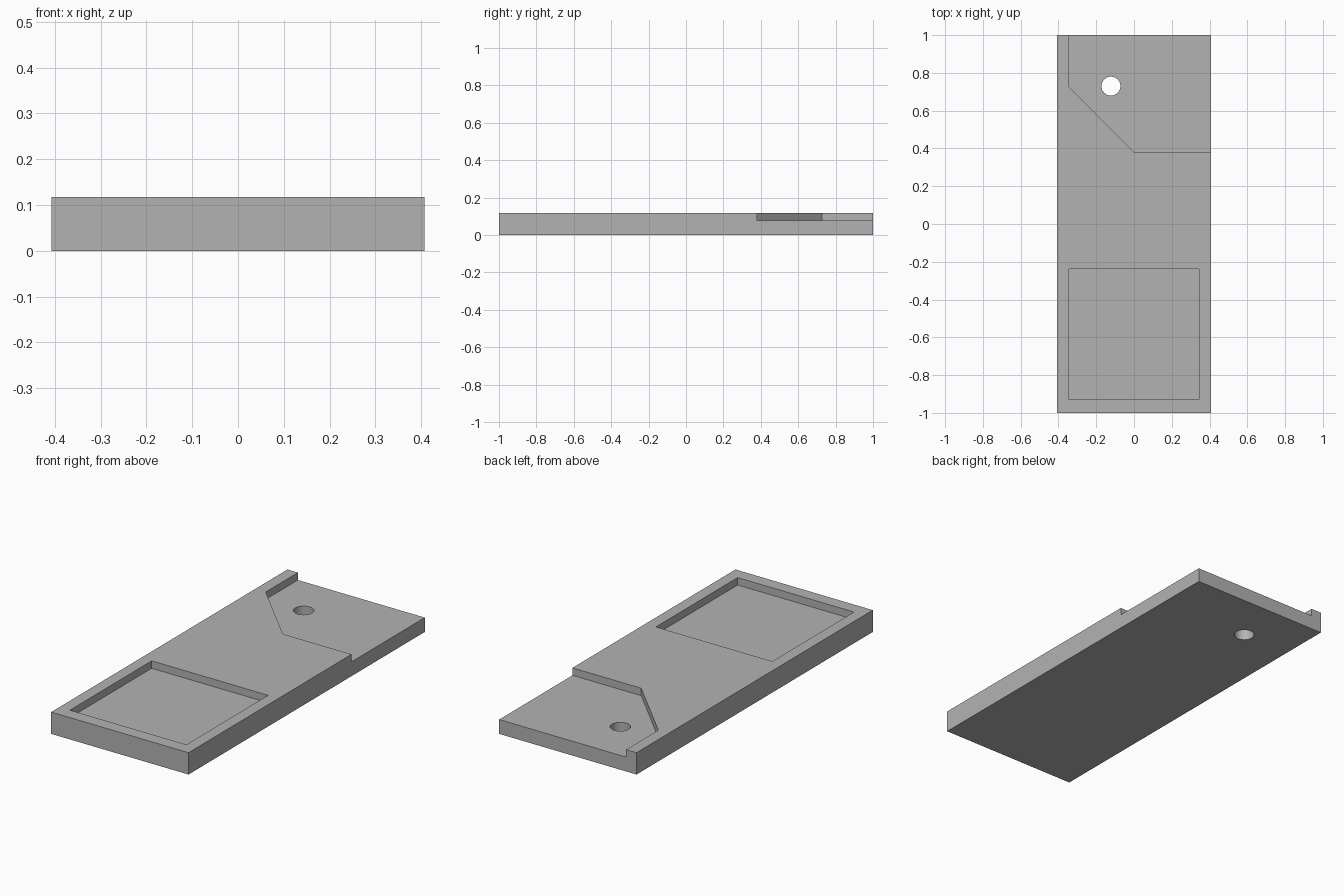
import bpy
from mathutils import Vector

cube = bpy.data.objects.get("Cube")
if cube:
    bpy.data.objects.remove(cube, do_unlink=True)

HALF_W, HEIGHT, RECESS_Z = 0.407, 0.117, 0.077

# Single plain grey finish
grey = bpy.data.materials.new("plain_grey")
grey.use_nodes = True
colour = (0.45, 0.45, 0.45, 1)
grey.diffuse_color = colour
grey.node_tree.nodes["Principled BSDF"].inputs["Base Color"].default_value = colour


def prism(name, outline, z0, z1):
    """Extrude a counter-clockwise outline between two heights."""
    n = len(outline)
    verts = [(x, y, z) for z in (z0, z1) for x, y in outline]
    faces = [tuple(reversed(range(n))), tuple(range(n, 2 * n))]
    faces += [(i, (i + 1) % n, n + (i + 1) % n, n + i) for i in range(n)]
    mesh = bpy.data.meshes.new(name)
    mesh.from_pydata(verts, [], faces)
    mesh.materials.append(grey)
    obj = bpy.data.objects.new(name, mesh)
    bpy.context.collection.objects.link(obj)
    return obj


def rect(x0, x1, y0, y1):
    return [(x0, y0), (x1, y0), (x1, y1), (x0, y1)]


# Main slab
plate = prism("base_plate", rect(-HALF_W, HALF_W, -1, 1), 0, HEIGHT)

# Cutters: square pocket, chamfered corner step and round through hole
pocket = prism("pocket_cutter", rect(-0.345, 0.345, -0.93, -0.238), RECESS_Z, 0.2)
step = prism("step_cutter", [(-0.345, 0.727), (0, 0.38), (0.5, 0.38),
                             (0.5, 1.1), (-0.345, 1.1)], RECESS_Z, 0.2)
bpy.ops.mesh.primitive_cylinder_add(vertices=48, radius=0.05, depth=0.5,
                                    location=(-0.122, 0.73, 0))
hole = bpy.context.object
hole.name = "hole_cutter"
hole.data.materials.append(grey)

for cutter in (pocket, step, hole):
    cutter.hide_render = True
    cutter.hide_set(True)
    cut = plate.modifiers.new(cutter.name, "BOOLEAN")
    cut.operation = "DIFFERENCE"
    cut.solver = "EXACT"
    cut.object = cutter

# Apply the cuts, discard the cutters and smooth only the hole wall
bpy.ops.object.select_all(action="DESELECT")
bpy.context.view_layer.objects.active = plate
plate.select_set(True)
for name in [m.name for m in plate.modifiers]:
    bpy.ops.object.modifier_apply(modifier=name)
for cutter in (pocket, step, hole):
    bpy.data.objects.remove(cutter, do_unlink=True)
bpy.ops.object.shade_smooth_by_angle(angle=0.5)
